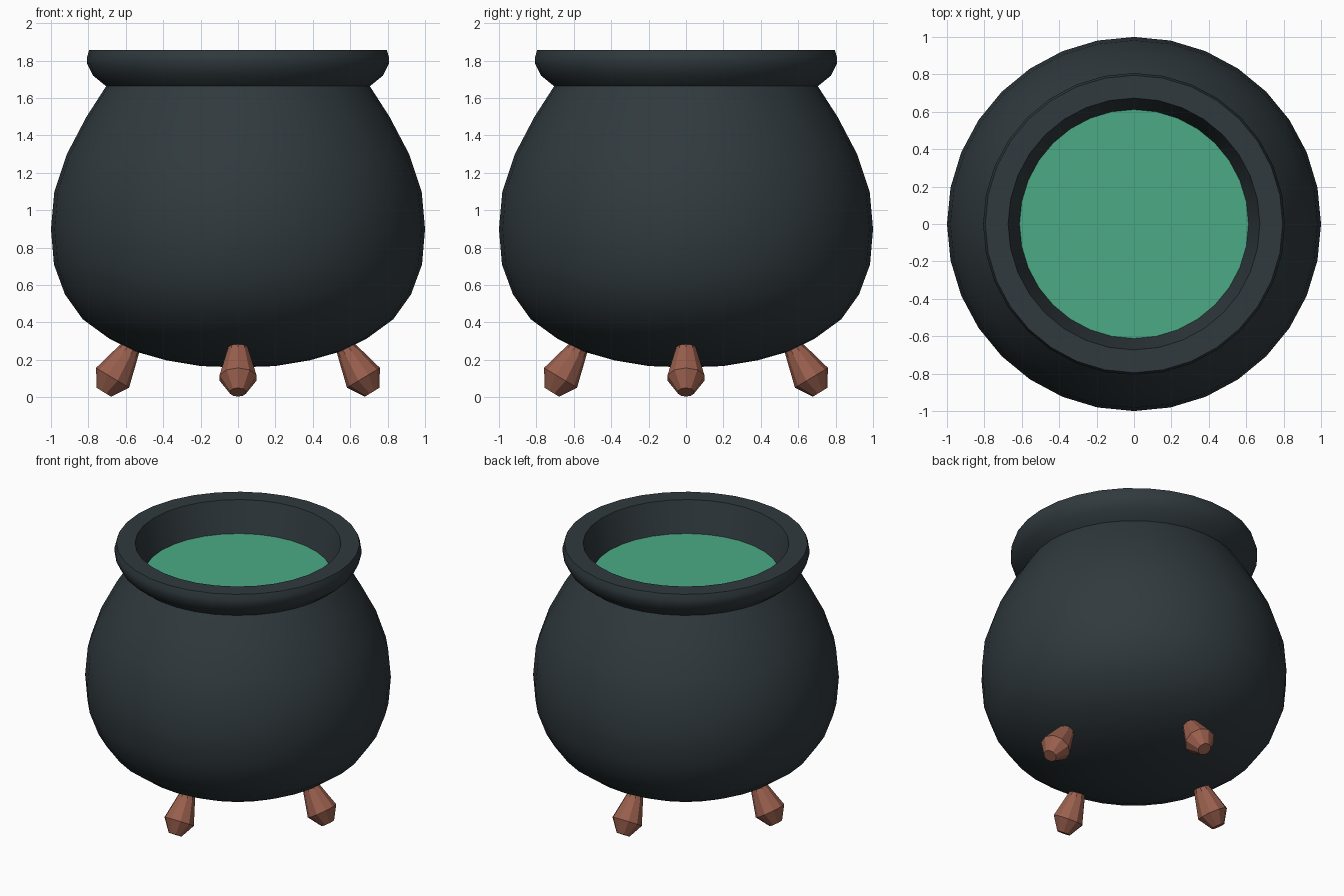
import bpy, math
from math import sin, cos, pi
from mathutils import Matrix

if "Cube" in bpy.data.objects:
    bpy.data.objects.remove(bpy.data.objects["Cube"])


def material(name, rgb):
    m = bpy.data.materials.new(name)
    m.diffuse_color = (*rgb, 1)
    m.use_nodes = True
    m.node_tree.nodes["Principled BSDF"].inputs["Base Color"].default_value = m.diffuse_color
    return m


def lathe(name, profile, sides, mat, matrix=Matrix(), angle=30):
    """Revolve (radius, height) points round z; radius 0 makes a pole."""
    verts, rings, faces = [], [], []
    for r, z in profile:
        n = 1 if r == 0 else sides
        start = len(verts)
        verts += [(r * cos(2 * pi * i / sides), r * sin(2 * pi * i / sides), z) for i in range(n)]
        rings.append([start + i % n for i in range(sides)])
    for a, b in zip(rings, rings[1:]):
        for i in range(sides):
            j = (i + 1) % sides
            faces.append(tuple(dict.fromkeys((a[i], a[j], b[j], b[i]))))
    mesh = bpy.data.meshes.new(name)
    mesh.from_pydata(verts, [], faces)
    mesh.transform(matrix)
    mesh.materials.append(mat)
    obj = bpy.data.objects.new(name, mesh)
    bpy.context.collection.objects.link(obj)
    bpy.ops.object.select_all(action='DESELECT')
    obj.select_set(True)
    bpy.context.view_layer.objects.active = obj
    bpy.ops.object.shade_smooth_by_angle(angle=math.radians(angle))
    return obj


iron = material("iron", (0.030, 0.042, 0.048))
brew = material("brew", (0.07, 0.40, 0.24))
clay = material("clay", (0.32, 0.115, 0.075))

# Pot: rounded belly, flared rim and inner wall in one profile
lathe("pot", [(0, 0.16), (0.2, 0.167), (0.38, 0.197), (0.55, 0.245), (0.69, 0.315),
              (0.83, 0.417), (0.925, 0.55), (0.984, 0.71), (1.0, 0.9), (0.982, 1.1),
              (0.915, 1.3), (0.81, 1.5), (0.705, 1.663),
              (0.775, 1.72), (0.807, 1.785), (0.807, 1.82), (0.795, 1.857),
              (0.673, 1.857), (0.61, 1.63), (0, 1.63)], 32, iron)

# Liquid surface
lathe("liquid", [(0.612, 1.64), (0, 1.64)], 32, brew)

# Four splayed feet
foot = [(0, 0), (0.045, 0), (0.103, 0.09), (0.055, 0.27), (0.04, 0.33), (0, 0.33)]
for k, side in enumerate(("right", "back", "left", "front")):
    m = (Matrix.Rotation(k * pi / 2, 4, 'Z') @ Matrix.Translation((0.717, 0, 0.027))
         @ Matrix.Rotation(math.radians(-31), 4, 'Y'))
    lathe(side + "_foot", foot, 10, clay, m)
